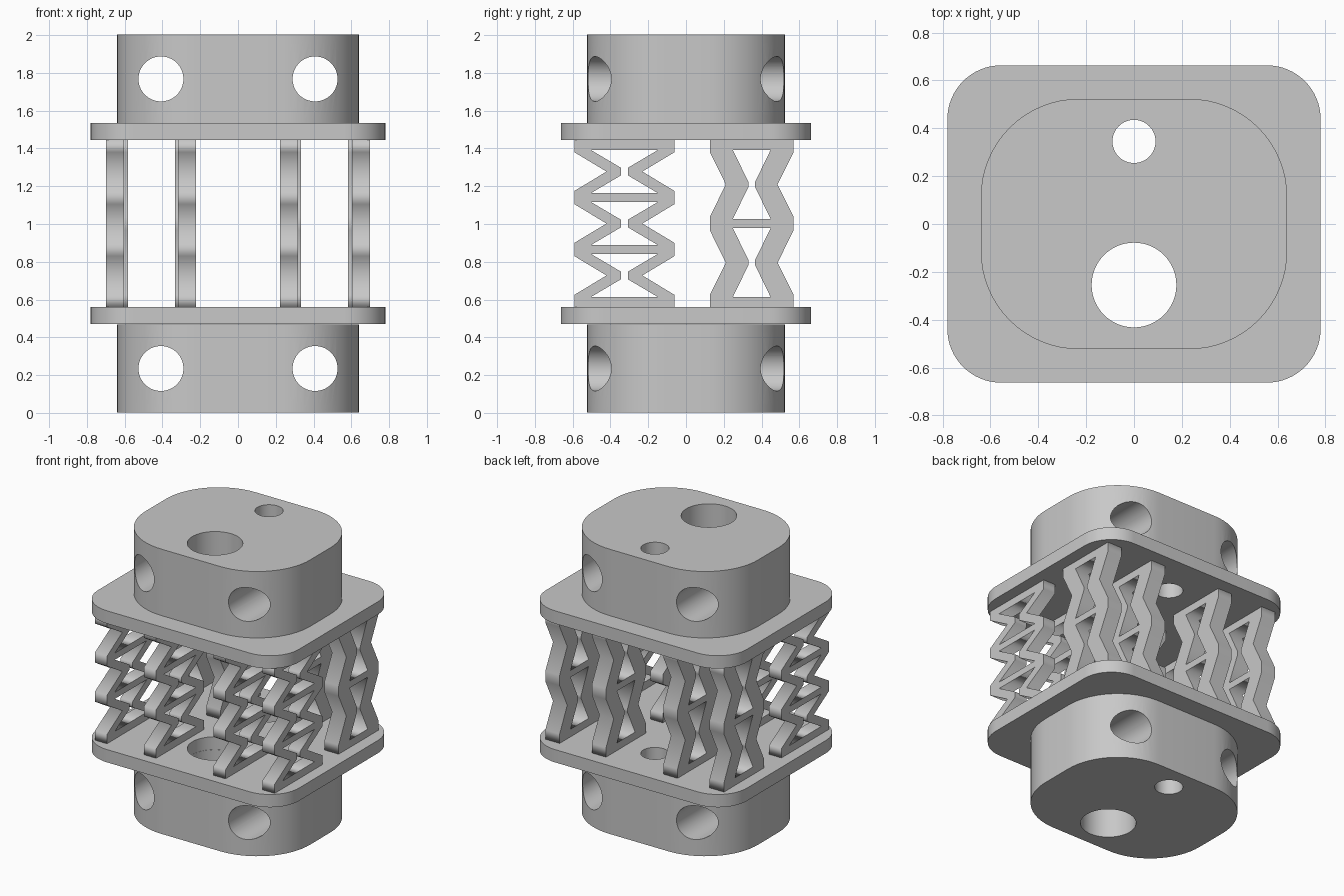
import bpy
import bmesh
from math import cos, sin, pi
from mathutils import Matrix

old = bpy.data.objects.get("Cube")
if old:
    bpy.data.objects.remove(old)

grey = bpy.data.materials.new("Light grey")
grey.use_nodes = True
colour = (0.58, 0.58, 0.58, 1)
grey.diffuse_color = colour
grey.node_tree.nodes["Principled BSDF"].inputs["Base Color"].default_value = colour


def circle(cx, cy, r, n=64):
    return [(cx + r * cos(2 * pi * i / n), cy + r * sin(2 * pi * i / n)) for i in range(n)]


def rounded_rect(hx, hy, r, n=16):
    points = []
    for q, (sx, sy) in enumerate([(1, 1), (-1, 1), (-1, -1), (1, -1)]):
        for i in range(n + 1):
            a = (q + i / n) * pi / 2
            points.append((sx * (hx - r) + r * cos(a), sy * (hy - r) + r * sin(a)))
    return points


def extrude(name, loops, depth, matrix):
    """Fill an outline with holes, extrude it about its plane, and place it."""
    curve = bpy.data.curves.new(name, "CURVE")
    curve.dimensions = "2D"
    curve.fill_mode = "BOTH"
    curve.extrude = depth / 2
    for loop in loops:
        spline = curve.splines.new("POLY")
        spline.points.add(len(loop) - 1)
        for p, (u, v) in zip(spline.points, loop):
            p.co = (u, v, 0, 1)
        spline.use_cyclic_u = True
    temp = bpy.data.objects.new("outline", curve)
    bpy.context.collection.objects.link(temp)
    bpy.context.view_layer.update()
    mesh = bpy.data.meshes.new_from_object(temp.evaluated_get(bpy.context.evaluated_depsgraph_get()))
    bpy.data.objects.remove(temp)
    bm = bmesh.new()
    bm.from_mesh(mesh)
    bmesh.ops.remove_doubles(bm, verts=bm.verts, dist=1e-5)
    bmesh.ops.transform(bm, matrix=matrix, verts=bm.verts)
    bmesh.ops.recalc_face_normals(bm, faces=bm.faces)
    bm.to_mesh(mesh)
    bm.free()
    mesh.name = name
    mesh.materials.clear()
    mesh.materials.append(grey)
    ob = bpy.data.objects.new(name, mesh)
    bpy.context.collection.objects.link(ob)
    return ob


def activate(ob):
    bpy.ops.object.select_all(action="DESELECT")
    ob.select_set(True)
    bpy.context.view_layer.objects.active = ob


def smooth(ob):
    activate(ob)
    bpy.ops.object.shade_smooth_by_angle(angle=pi / 7)


# End blocks and flanges, with two vertical bores through everything
bores = [circle(0, -0.255, 0.177), circle(0, 0.345, 0.09)]
for side, block_z, flange_z in (("lower", 0.235, 0.515), ("upper", 1.768, 1.49)):
    flange = extrude(side + "_flange", [rounded_rect(0.78, 0.663, 0.225)] + bores,
                     0.09, Matrix.Translation((0, 0, flange_z)))
    smooth(flange)
    block = extrude(side + "_block", [rounded_rect(0.64, 0.523, 0.41)] + bores,
                    0.468, Matrix.Translation((0, 0, block_z)))
    # Cross holes from front to back
    for x in (-0.408, 0.408):
        cutter = extrude("cross_hole_cutter", [circle(x, block_z, 0.119)], 2,
                         Matrix.Rotation(pi / 2, 4, "X"))
        cutter.hide_render = True
        cut = block.modifiers.new("cross_hole", "BOOLEAN")
        cut.operation = "DIFFERENCE"
        cut.solver = "EXACT"
        cut.object = cutter
        activate(block)
        bpy.ops.object.modifier_apply(modifier=cut.name)
        bpy.data.objects.remove(cutter)
    smooth(block)

# Lattice springs: zigzag sides, cross bars and hourglass openings
BOTTOM, TOP = 0.56, 1.445
TO_SIDE = Matrix(((0, 0, 1, 0), (1, 0, 0, 0), (0, 1, 0, 0), (0, 0, 0, 1)))


def spring(name, x, width, y, cells, outer, notch, opening, waist, tip, flat, end_bar, mid_bar):
    height = (TOP - BOTTOM - 2 * end_bar - (cells - 1) * mid_bar) / cells
    edge = [(outer, BOTTOM)]
    holes = []
    for i in range(cells):
        z0 = BOTTOM + end_bar + i * (height + mid_bar)
        z1, zc = z0 + height, z0 + height / 2
        edge += [(outer, z0 + flat), (notch, zc), (outer, z1 - flat)]
        half = [(opening, z0), (waist, zc - tip), (waist, zc + tip), (opening, z1)]
        holes.append([(y + u, z) for u, z in half] + [(y - u, z) for u, z in reversed(half)])
    edge.append((outer, TOP))
    outline = [(y + u, z) for u, z in edge] + [(y - u, z) for u, z in reversed(edge)]
    extrude(name, [outline] + holes, width, Matrix.Translation((x, 0, 0)) @ TO_SIDE)


for label, s in (("left", 1), ("right", -1)):
    for place, xf, xr in (("inner", 0.27, 0.278), ("outer", 0.652, 0.639)):
        spring(f"front_{label}_{place}_spring", s * xf, 0.095, -0.326, 3,
               0.265, 0.095, 0.178, 0.018, 0.02, 0.012, 0.053, 0.046)
        spring(f"rear_{label}_{place}_spring", s * xr, 0.111, 0.348, 2,
               0.222, 0.137, 0.1, 0.016, 0.01, 0.012, 0.053, 0.048)
